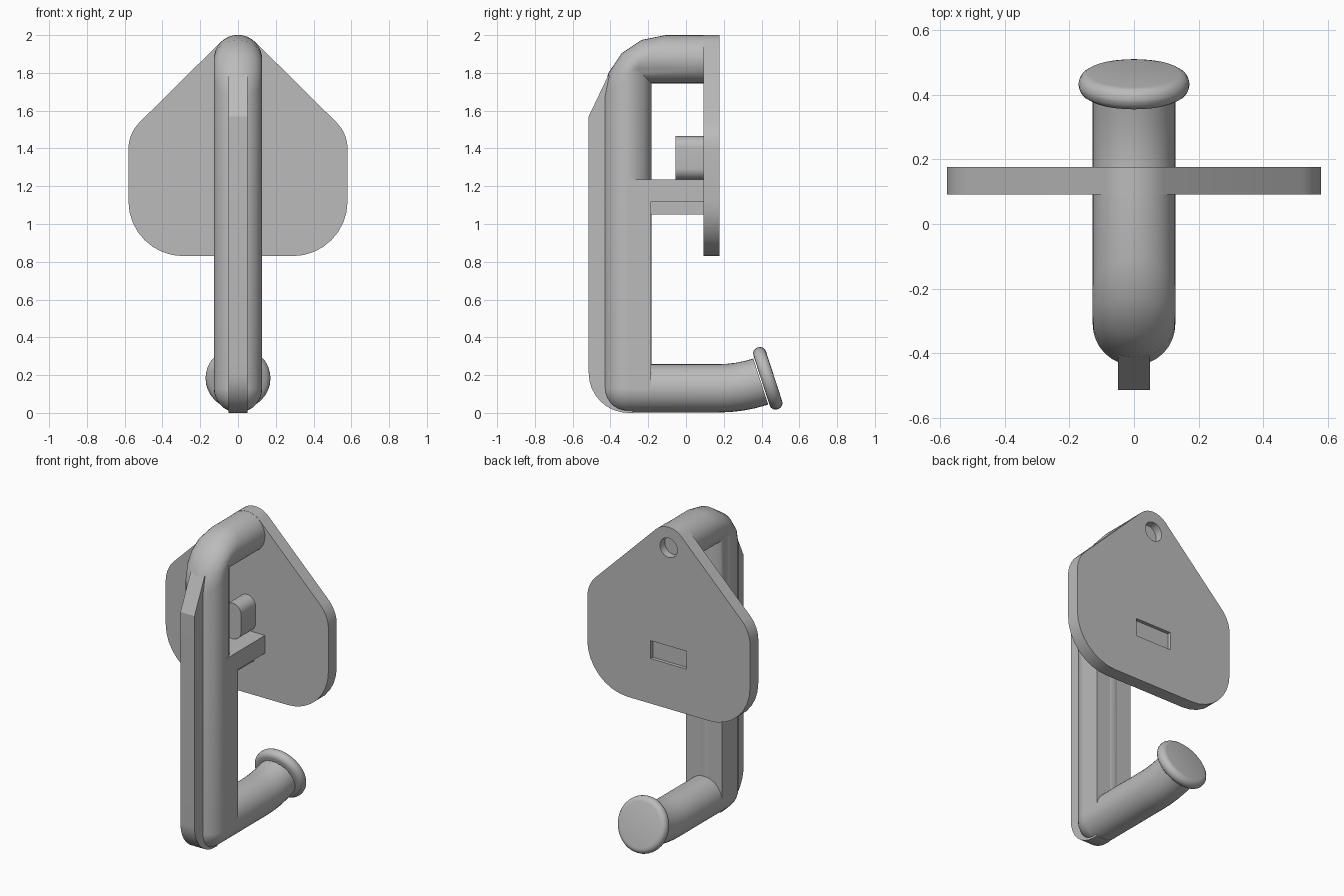
import bpy, bmesh, math
from mathutils import Vector, Matrix

cube = bpy.data.objects.get("Cube")
if cube:
    bpy.data.objects.remove(cube, do_unlink=True)

grey = bpy.data.materials.new("plain grey")
grey.use_nodes = True
grey.diffuse_color = (0.5, 0.5, 0.5, 1)
grey.node_tree.nodes["Principled BSDF"].inputs["Base Color"].default_value = (0.5, 0.5, 0.5, 1)

R = 0.128          # tube radius
SIDES = 32
POST_Y = -0.31     # axis of the upright
TOP_Z = 2 - R      # axis of the upper arm
LOW_Z = 0.13       # axis of the lower arm


def finish(name, bm):
    bmesh.ops.recalc_face_normals(bm, faces=bm.faces)
    mesh = bpy.data.meshes.new(name)
    bm.to_mesh(mesh)
    bm.free()
    mesh.materials.append(grey)
    obj = bpy.data.objects.new(name, mesh)
    bpy.context.collection.objects.link(obj)
    return obj


def smooth(obj, angle=35):
    bpy.ops.object.select_all(action="DESELECT")
    obj.select_set(True)
    bpy.context.view_layer.objects.active = obj
    bpy.ops.object.shade_smooth_by_angle(angle=math.radians(angle))


def apply(obj, kind, **settings):
    mod = obj.modifiers.new(kind.title(), kind)
    for key, value in settings.items():
        setattr(mod, key, value)
    bpy.context.view_layer.objects.active = obj
    bpy.ops.object.modifier_apply(modifier=mod.name)


def loft(name, rings):
    """Skin closed rings of points and cap both ends."""
    bm = bmesh.new()
    rows = [[bm.verts.new(p) for p in ring] for ring in rings]
    for a, b in zip(rows, rows[1:]):
        for i in range(len(a)):
            j = (i + 1) % len(a)
            bm.faces.new((a[i], a[j], b[j], b[i]))
    bm.faces.new(rows[0])
    bm.faces.new(rows[-1])
    bmesh.ops.remove_doubles(bm, verts=bm.verts, dist=1e-5)
    return finish(name, bm)


def rounded(corners, segments=8):
    """Polygon from (u, v, radius) corners, with filleted corners."""
    out = []
    for i, (u, v, r) in enumerate(corners):
        p = Vector((u, v))
        if not r:
            out.append(p)
            continue
        a = (Vector(corners[i - 1][:2]) - p).normalized()
        b = (Vector(corners[(i + 1) % len(corners)][:2]) - p).normalized()
        half = a.angle(b) / 2
        centre = p + (a + b).normalized() * r / math.sin(half)
        start = p + a * r / math.tan(half) - centre
        turn = start.angle_signed(p + b * r / math.tan(half) - centre)
        for k in range(segments + 1):
            t = -turn * k / segments
            out.append(centre + Matrix.Rotation(t, 2) @ start)
    return out


def prism_y(name, outline, y0, y1):
    return loft(name, [[(p.x, y, p.y) for p in outline] for y in (y0, y1)])


def prism_x(name, outline, half):
    return loft(name, [[(x, p.x, p.y) for p in outline] for x in (-half, half)])


def box(name, x, y0, y1, z0, z1):
    return prism_x(name, [Vector(c) for c in ((y0, z0), (y1, z0), (y1, z1), (y0, z1))], x)


angles = [math.tau * i / SIDES for i in range(SIDES)]

# Upper arm and upright: rounded outside the bend, sharp inside it
rings = [[(R * math.sin(a), 0.12, TOP_Z + R * math.cos(a)) for a in angles]]
for k in range(5):
    t = math.pi / 2 * k / 4
    ring = []
    for a in angles:
        u = R * math.cos(a)
        bend = 0.33 * max(0, (u + R - 0.07) / (2 * R - 0.07))
        ring.append((R * math.sin(a), POST_Y - u + bend * (1 - math.sin(t)),
                     TOP_Z + u - bend * (1 - math.cos(t))))
    rings.append(ring)
rings.append([(R * math.sin(a), POST_Y - R * math.cos(a), LOW_Z) for a in angles])
smooth(loft("upright_and_upper_arm", rings), 40)

# Round heel where the upright meets the lower arm
bm = bmesh.new()
bmesh.ops.create_uvsphere(bm, u_segments=SIDES, v_segments=16, radius=R,
                          matrix=Matrix.Translation((0, POST_Y, LOW_Z)))
smooth(finish("heel", bm))

# Lower arm, curving up toward its tip
TILT = math.radians(18)
rings = [[(R * math.sin(a), POST_Y, LOW_Z + R * math.cos(a)) for a in angles]]
for k in range(5):
    t = TILT * k / 4
    y, z = 0.17 + 0.73 * math.sin(t), LOW_Z + 0.73 * (1 - math.cos(t))
    rings.append([(R * math.sin(a), y - R * math.cos(a) * math.sin(t),
                   z + R * math.cos(a) * math.cos(t)) for a in angles])
smooth(loft("lower_arm", rings))

# Rounded end disc
bm = bmesh.new()
bmesh.ops.create_cone(bm, cap_ends=True, segments=SIDES, radius1=0.172, radius2=0.172, depth=0.07,
                      matrix=Matrix.Translation((0, 0.433, 0.183))
                      @ Matrix.Rotation(TILT - math.pi / 2, 4, "X"))
disc = finish("end_disc", bm)
apply(disc, "BEVEL", width=0.033, segments=4)
smooth(disc)

# Square back of the upright, front rib, cross tab and its gusset
box("upright_back", R, POST_Y, -0.185, LOW_Z, 1.235)
box("cross_tab", R, -0.25, 0.11, 1.12, 1.235)
box("tab_gusset", 0.05, -0.25, 0.11, 1.05, 1.13)
rib = rounded([(-0.515, 0, 0.21), (-0.515, 1.57, 0), (-0.41, 1.79, 0), (-0.33, 1.7, 0), (-0.28, 0, 0)])
smooth(prism_x("front_rib", rib, 0.05), 20)

# Back plate with a blind hole and a shallow slot
half = [(0.58, 1.48, 0.2), (0.58, 0.83, 0.29)]
outline = [(0, 2.054, 0.13)] + half + [(-u, v, r) for u, v, r in reversed(half)]
plate = prism_y("back_plate", rounded(outline), 0.092, 0.177)
bm = bmesh.new()
bmesh.ops.create_cone(bm, cap_ends=True, segments=SIDES, radius1=0.062, radius2=0.062, depth=0.1,
                      matrix=Matrix.Translation((0, 0.177, 1.868)) @ Matrix.Rotation(math.pi / 2, 4, "X"))
for cutter in (finish("hole_cutter", bm), box("slot_cutter", R, 0.155, 0.2, 1.12, 1.235)):
    cutter.hide_render = True
    apply(plate, "BOOLEAN", object=cutter, operation="DIFFERENCE", solver="EXACT")
    bpy.data.objects.remove(cutter, do_unlink=True)
smooth(plate, 25)

# Small round-ended stud on the plate
w = 0.06
stud = rounded([(-w, 1.235, 0.059), (w, 1.235, 0.059), (w, 1.465, 0.059), (-w, 1.465, 0.059)])
smooth(prism_y("stud", stud, -0.055, 0.11), 25)
